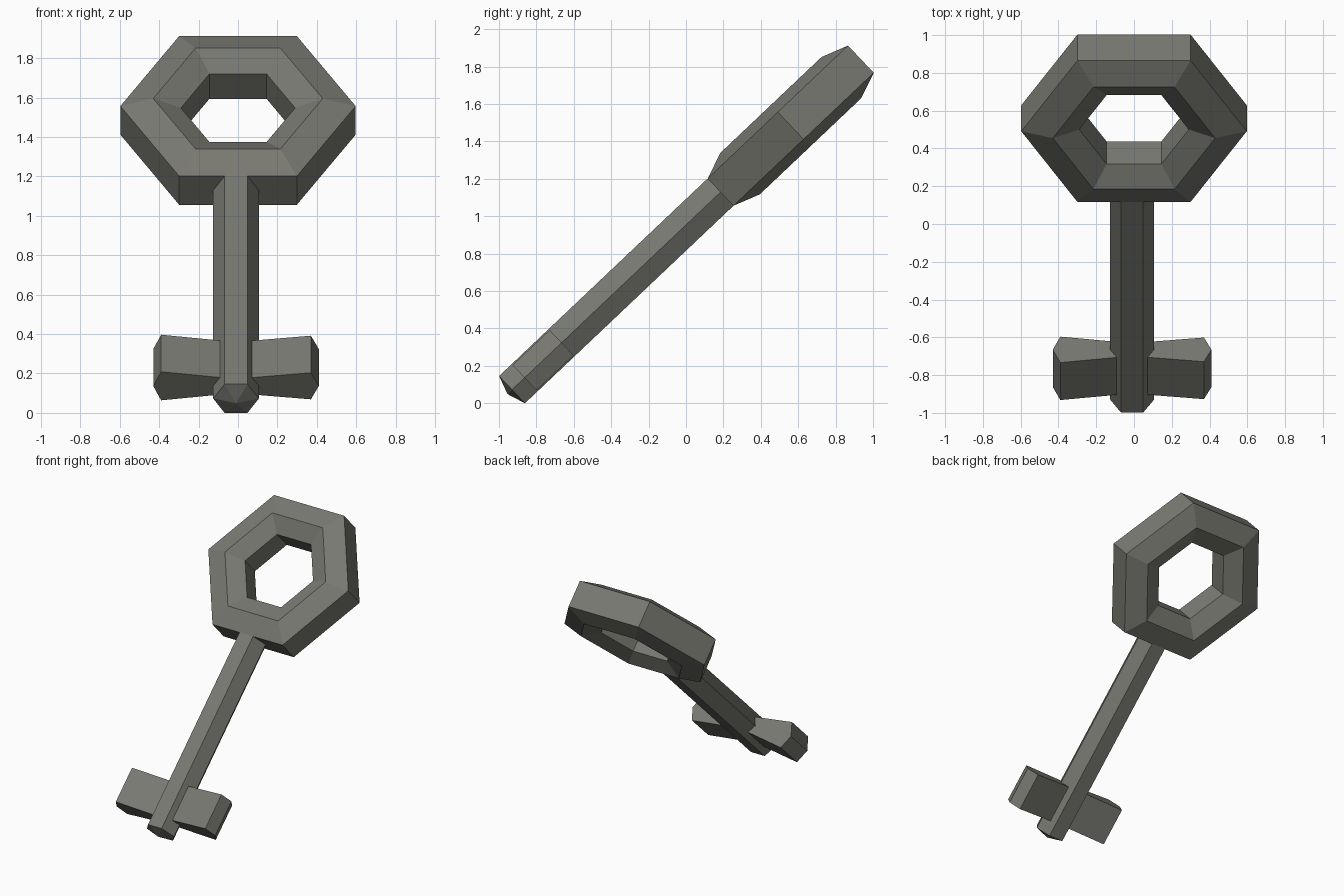
import bpy, bmesh, math
from mathutils import Matrix, Vector

if "Cube" in bpy.data.objects:
    bpy.data.objects.remove(bpy.data.objects["Cube"])

# Key lies in a local frame (x across, y along the shaft, z through thickness), then is tilted
TILT = Matrix.Translation((0, -0.93, 0.073)) @ Matrix.Rotation(math.radians(43.45), 4, 'X')

metal = bpy.data.materials.new("dark_grey_metal")
metal.diffuse_color = (0.19, 0.19, 0.167, 1)
metal.use_nodes = True
metal.node_tree.nodes["Principled BSDF"].inputs["Base Color"].default_value = metal.diffuse_color


def loft(name, rings, closed=False):
    """Skin a list of equal-length point rings; cap the ends unless closed."""
    bm = bmesh.new()
    vs = [[bm.verts.new(TILT @ Vector(p)) for p in r] for r in rings]
    n = len(vs[0])
    pairs = list(zip(vs, vs[1:])) + ([(vs[-1], vs[0])] if closed else [])
    for a, b in pairs:
        for i in range(n):
            j = (i + 1) % n
            bm.faces.new((a[i], a[j], b[j], b[i]))
    if not closed:
        bm.faces.new(vs[0])
        bm.faces.new(vs[-1])
    bmesh.ops.remove_doubles(bm, verts=bm.verts, dist=0.0005)
    bmesh.ops.recalc_face_normals(bm, faces=bm.faces)
    me = bpy.data.meshes.new(name)
    bm.to_mesh(me)
    bm.free()
    me.materials.append(metal)
    ob = bpy.data.objects.new(name, me)
    bpy.context.collection.objects.link(ob)
    return ob


HEX = [(math.cos(i * math.pi / 3), math.sin(i * math.pi / 3)) for i in range(6)]

# Handle: six-sided ring with a six-sided section
HEAD_Y = 2.052
section = [(0.597, 0.1), (0.43, 0.153), (0.29, 0.087),
           (0.29, -0.087), (0.43, -0.153), (0.597, -0.1)]
loft("handle_ring", [[(r * c, HEAD_Y + r * s, z) for r, z in section] for c, s in HEX], closed=True)

# Shaft: hexagonal bar with a shallow pointed tip
CX, R = -0.01, 0.116
loft("shaft", [[(CX + r * c, y, r * s) for c, s in HEX]
               for r, y in ((0.001, -0.034), (R, 0), (R, 1.59))])

# Bits: flared teeth with a ridged outer end, one on each side
for name, side, t in (("left_bit", -1, 0.1), ("right_bit", 1, 0.093)):
    profile = [(0.03, 0.053), (0.38, t), (0.42, 0), (0.38, -t), (0.03, -0.053)]
    loft(name, [[(CX + side * x, y, z) for x, z in profile] for y in (0.092, 0.365)])
